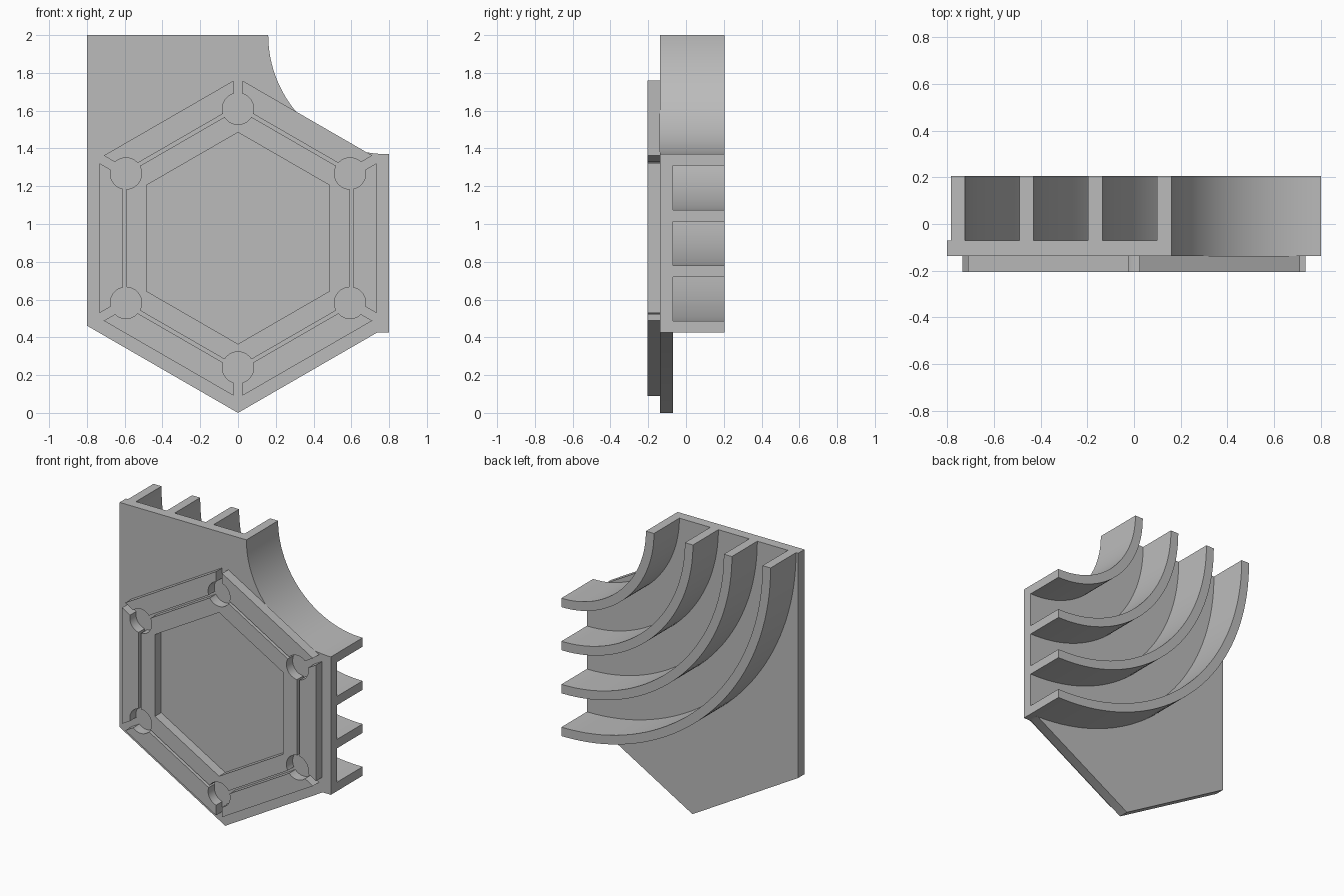
import bpy, bmesh
from math import sin, cos, tan, asin, acos, sqrt, radians, pi
from mathutils import Vector

cube = bpy.data.objects.get("Cube")
if cube:
    bpy.data.objects.remove(cube, do_unlink=True)

# Single grey material
grey = bpy.data.materials.new("plain_grey")
grey.use_nodes = True
colour = (0.5, 0.5, 0.5, 1)
grey.diffuse_color = colour
grey.node_tree.nodes["Principled BSDF"].inputs["Base Color"].default_value = colour

# Depth levels from front to back
FRONT, PLATE, BACK, RIB_END = -0.205, -0.138, -0.07, 0.205
HEX_Z = 0.925            # height of the hexagon centre
ARC_X, ARC_Z = 0.79, 2.0  # shared centre of the curved ribs
EDGE = 0.8               # half width of the model
RIB_RADII = [0.63, 0.925, 1.22, 1.513]
RIB_T = 0.061


def arc(cx, cz, r, a0, a1, n):
    """Points on an arc, angles in radians."""
    return [(cx + r * cos(a0 + (a1 - a0) * i / n),
             cz + r * sin(a0 + (a1 - a0) * i / n)) for i in range(n + 1)]


def prism(name, outlines, y0, y1):
    """Extrude x-z outlines from y0 to y1; outlines that touch are joined."""
    bm = bmesh.new()
    for pts in outlines:
        bm.faces.new([bm.verts.new((x, y0, z)) for x, z in pts])
    bmesh.ops.remove_doubles(bm, verts=bm.verts, dist=1e-4)
    res = bmesh.ops.extrude_face_region(bm, geom=bm.faces[:], use_keep_orig=True)
    moved = [v for v in res["geom"] if isinstance(v, bmesh.types.BMVert)]
    bmesh.ops.translate(bm, verts=moved, vec=Vector((0, y1 - y0, 0)))
    bmesh.ops.recalc_face_normals(bm, faces=bm.faces[:])
    mesh = bpy.data.meshes.new(name)
    bm.to_mesh(mesh)
    bm.free()
    mesh.materials.append(grey)
    ob = bpy.data.objects.new(name, mesh)
    bpy.context.collection.objects.link(ob)
    bpy.ops.object.select_all(action='DESELECT')
    ob.select_set(True)
    bpy.context.view_layer.objects.active = ob
    bpy.ops.object.shade_smooth_by_angle(angle=radians(30))
    return ob


def six_sides(half):
    """Mirror half of a side outline, then repeat it round the hexagon.
    Points are (outward distance, sideways distance)."""
    side = half + [(n, -t) for n, t in reversed(half)]
    return [[(n * cos(a) - t * sin(a), HEX_Z + n * sin(a) + t * cos(a))
             for n, t in side] for a in (k * pi / 3 for k in range(6))]


# Base plate: half hexagon below, square corner above, cut by the inner arc
low = ARC_Z - RIB_RADII[-1] - RIB_T
slope = tan(radians(30))
outline = [(-EDGE, ARC_Z), (-EDGE, EDGE * slope), (0, 0), (low / slope, low),
           (EDGE, low), (EDGE, ARC_Z - RIB_RADII[0])]
outline += arc(ARC_X, ARC_Z, RIB_RADII[0], 1.5 * pi, pi, 40)
prism("base_plate", [outline], PLATE, BACK)

# Curved ribs on the back, each ending flush with the side edge
for i, r in enumerate(RIB_RADII):
    inner = arc(ARC_X, ARC_Z, r, pi, 1.5 * pi, 40)
    outer = arc(ARC_X, ARC_Z, r + RIB_T, 1.5 * pi, pi, 40)
    ends = [(EDGE, ARC_Z - r), (EDGE, ARC_Z - r - RIB_T)]
    prism(f"curved_rib_{i + 1}", [inner + ends + outer], BACK, RIB_END)

# Hexagonal frame: round pockets at the corners, joined by thin grooves
POCKET_S, POCKET_R, SLOT = 0.685, 0.083, 0.023
OUTER, GROOVE_OUT, GROOVE_IN, INNER = 0.734, 0.61, 0.591, 0.485
a30 = radians(30)
pn, pt = POCKET_S * cos(a30), POCKET_S * sin(a30)

# Outer bars, parted by radial slots at the corners
s = (OUTER - SLOT * sin(a30)) / cos(a30)
corner = (OUTER, s * sin(a30) - SLOT * cos(a30))
bite = arc(pn, pt, POCKET_R, a30 - asin(SLOT / POCKET_R),
           -acos((GROOVE_OUT - pn) / POCKET_R), 14)
prism("outer_frame_bars", six_sides([corner] + bite), FRONT, PLATE)

# Inner ring with the pockets biting into its corners
bite = arc(pn, pt, POCKET_R, a30 - pi,
           -acos((GROOVE_IN - pn) / POCKET_R), 10)
prism("inner_frame_ring", six_sides([(INNER, INNER * slope)] + bite), FRONT, PLATE)
